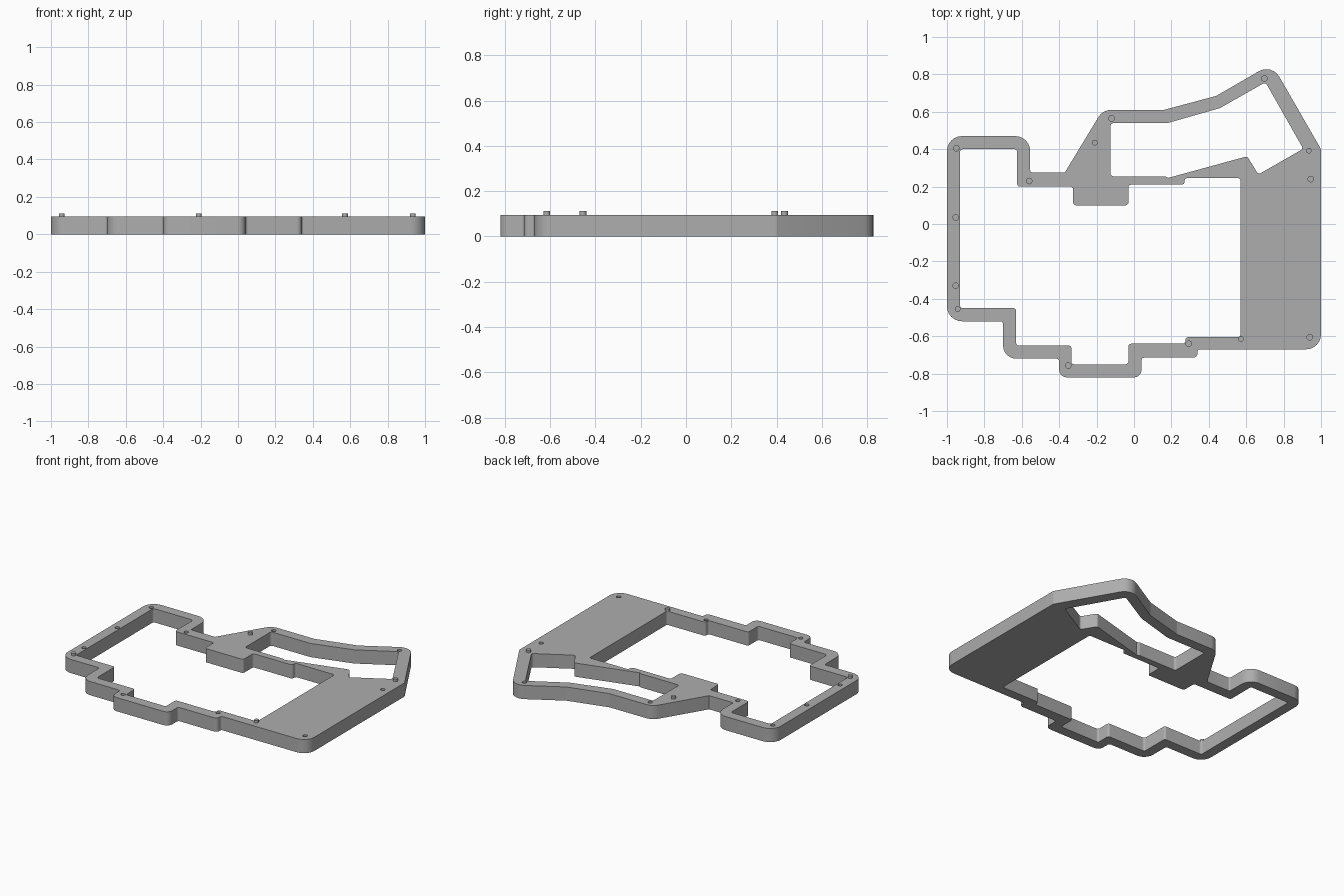
import bpy, bmesh, math
from mathutils import Vector

if "Cube" in bpy.data.objects:
    bpy.data.objects.remove(bpy.data.objects["Cube"])

H = 0.095          # plate thickness
PEG_TOP = 0.112
HOLE_FLOOR = 0.045
R = 0.015          # pin and socket radius

grey = bpy.data.materials.new("plain grey")
grey.diffuse_color = (0.42, 0.42, 0.42, 1)
grey.use_nodes = True
grey.node_tree.nodes["Principled BSDF"].inputs["Base Color"].default_value = grey.diffuse_color


def rounded(points, steps=6):
    """Closed outline from (x, y, corner radius) points."""
    out = []
    for i, (x, y, r) in enumerate(points):
        p = Vector((x, y))
        a = Vector(points[i - 1][:2]) - p
        b = Vector(points[(i + 1) % len(points)][:2]) - p
        if r == 0:
            out.append(p)
            continue
        half = a.angle(b) / 2
        a.normalize()
        b.normalize()
        t = r / math.tan(half)
        centre = p + (a + b).normalized() * (r / math.sin(half))
        v0, v1 = p + a * t - centre, p + b * t - centre
        turn = v0.angle(v1)
        for k in range(steps + 1):
            f = k / steps
            w0 = math.sin((1 - f) * turn) / math.sin(turn)
            w1 = math.sin(f * turn) / math.sin(turn)
            out.append(centre + v0 * w0 + v1 * w1)
    return out


def circle(x, y, n=16):
    return [Vector((x + R * math.cos(2 * math.pi * k / n),
                    y + R * math.sin(2 * math.pi * k / n))) for k in range(n)]


def ring(bm, pts, z):
    vs = [bm.verts.new((p.x, p.y, z)) for p in pts]
    return vs, [bm.edges.new((vs[i - 1], vs[i])) for i in range(len(vs))]


def wall(bm, lower, upper):
    for i in range(len(lower)):
        bm.faces.new((lower[i - 1], lower[i], upper[i], upper[i - 1]))


def finish(bm, name):
    bmesh.ops.recalc_face_normals(bm, faces=bm.faces[:])
    mesh = bpy.data.meshes.new(name)
    bm.to_mesh(mesh)
    bm.free()
    mesh.materials.append(grey)
    obj = bpy.data.objects.new(name, mesh)
    bpy.context.collection.objects.link(obj)
    bpy.ops.object.select_all(action='DESELECT')
    obj.select_set(True)
    bpy.context.view_layer.objects.active = obj
    bpy.ops.object.shade_smooth_by_angle(angle=math.radians(25))


# Outer edge of the plate
outer = rounded([
    (-1, -.52, .08), (-.70, -.52, .015), (-.70, -.72, .07), (-.40, -.72, .015),
    (-.40, -.82, .04), (.04, -.82, .04), (.04, -.715, .015), (.34, -.715, .025),
    (.34, -.67, .012), (1, -.67, .08), (1, .40, .03), (.737, .857, .08),
    (.44, .685, .04), (.16, .61, .04), (-.167, .61, .08), (-.37, .275, 0),
    (-.555, .275, .012), (-.555, .47, .08), (-1, .47, .08)])

# Large stepped opening
s = .015
main_opening = rounded([(x, y, s) for x, y in [
    (-.93, -.45), (-.63, -.45), (-.63, -.65), (-.335, -.65), (-.335, -.75),
    (-.03, -.75), (-.03, -.64), (.275, -.64), (.275, -.605), (.57, -.605),
    (.57, .245), (.27, .245), (.27, .21), (-.03, .21), (-.03, .10),
    (-.325, .10), (-.325, .20), (-.625, .20), (-.625, .40), (-.93, .40)]])

# Angled opening at the back
back_opening = rounded([
    (-.125, .255, s), (.165, .255, s), (.185, .247, 0), (.605, .362, s),
    (.665, .265, s), (.905, .402, s), (.703, .758, s), (.46, .62, .03),
    (.18, .54, .03), (-.125, .54, s)])

# Plate with blind screw sockets in its top
sockets = [(-.95, .405), (-.953, .035), (-.953, -.33), (-.56, .23), (-.12, .565),
           (.697, .778), (.945, .24), (.94, -.605), (.293, -.64), (-.352, -.757)]
bm = bmesh.new()
top_edges, bottom_edges = [], []
for loop in (outer, main_opening, back_opening):
    low, low_e = ring(bm, loop, 0)
    high, high_e = ring(bm, loop, H)
    wall(bm, low, high)
    bottom_edges += low_e
    top_edges += high_e
for x, y in sockets:
    low, _ = ring(bm, circle(x, y), HOLE_FLOOR)
    high, high_e = ring(bm, circle(x, y), H)
    wall(bm, low, high)
    bm.faces.new(low)
    top_edges += high_e
for edges in (top_edges, bottom_edges):
    bmesh.ops.triangle_fill(bm, edges=edges, use_beauty=True, use_dissolve=False,
                            normal=(0, 0, 1))
finish(bm, "frame_plate")

# Locating pegs standing proud of the plate
for x, y in [(-.943, -.455), (-.21, .435), (.572, -.615), (.935, .392)]:
    bm = bmesh.new()
    low, _ = ring(bm, circle(x, y), 0.01)
    high, _ = ring(bm, circle(x, y), PEG_TOP)
    wall(bm, low, high)
    bm.faces.new(low)
    bm.faces.new(high)
    finish(bm, "locating_peg")
